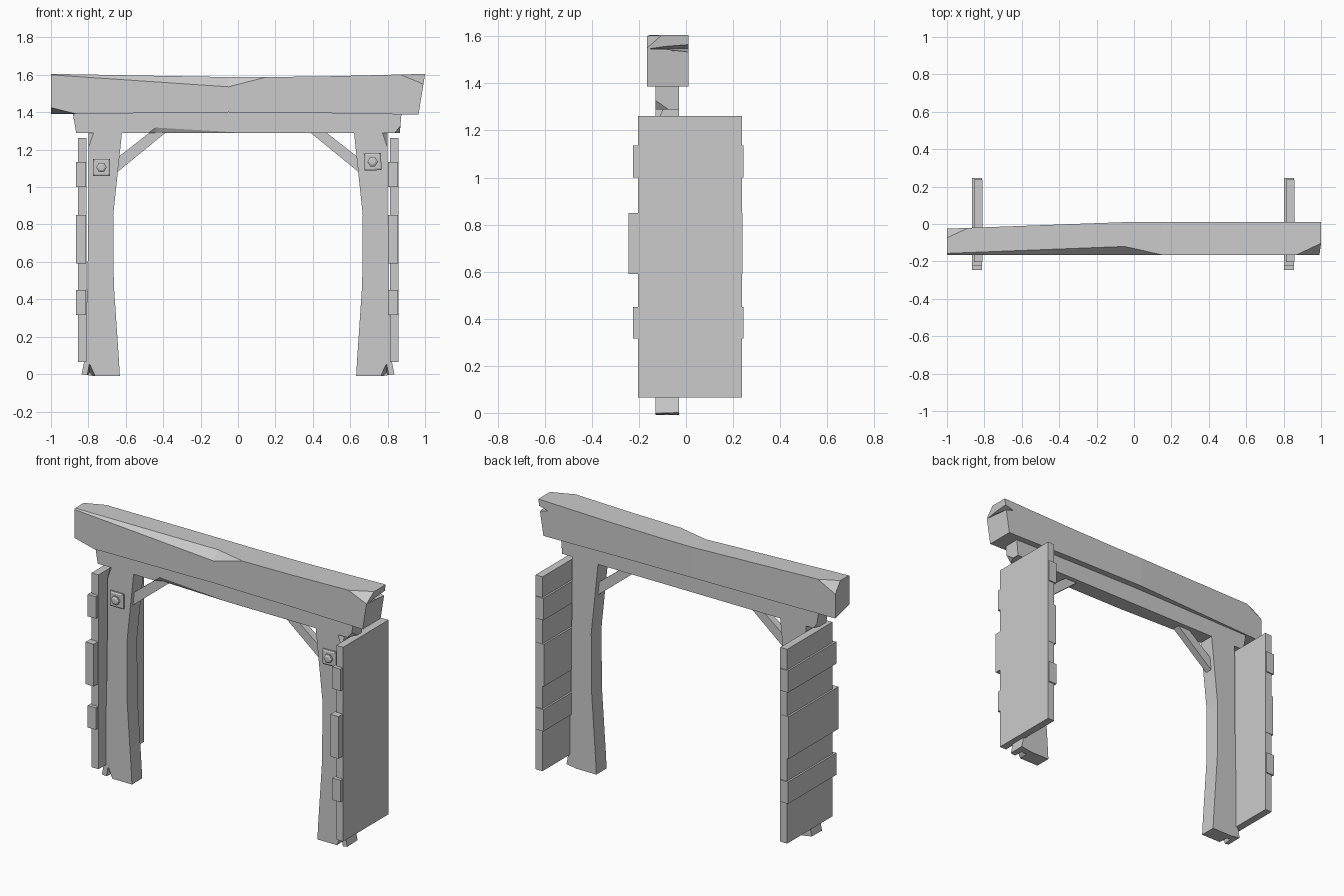
import bpy, bmesh, math
from mathutils import Vector

if "Cube" in bpy.data.objects:
    bpy.data.objects.remove(bpy.data.objects["Cube"])


def loft(name, rings, chops=()):
    """Skin closed rings of points, then slice chips off with (point, normal) planes."""
    bm = bmesh.new()
    rows = [[bm.verts.new(p) for p in r] for r in rings]
    n = len(rows[0])
    for a, b in zip(rows, rows[1:]):
        for i in range(n):
            j = (i + 1) % n
            bm.faces.new((a[i], a[j], b[j], b[i]))
    bm.faces.new(rows[0])
    bm.faces.new(rows[-1])
    bmesh.ops.remove_doubles(bm, verts=bm.verts[:], dist=0.0005)
    for co, no in chops:
        bmesh.ops.bisect_plane(bm, geom=bm.verts[:] + bm.edges[:] + bm.faces[:],
                               plane_co=co, plane_no=Vector(no).normalized(), clear_outer=True)
        bmesh.ops.holes_fill(bm, edges=[e for e in bm.edges if e.is_boundary], sides=0)
    bmesh.ops.recalc_face_normals(bm, faces=bm.faces[:])
    me = bpy.data.meshes.new(name)
    bm.to_mesh(me)
    bm.free()
    ob = bpy.data.objects.new(name, me)
    bpy.context.collection.objects.link(ob)
    return ob


def box(name, x0, x1, y0, y1, z0, z1):
    return loft(name, [[(x0, y0, z), (x1, y0, z), (x1, y1, z), (x0, y1, z)] for z in (z0, z1)])


def prism(name, outline, y0, y1):
    return loft(name, [[(x, y, z) for x, z in outline] for y in (y0, y1)])


def cut(target, cutter):
    cutter.hide_render = True
    cutter.hide_set(True)
    m = target.modifiers.new("notch", 'BOOLEAN')
    m.operation, m.solver, m.object = 'DIFFERENCE', 'EXACT', cutter


# Heavy top beam: x bottom, x top, back y, bottom z, top z, front chip depth, chip height
stations = [(-1, -1, -0.025, 1.39, 1.605, 0.008, 0.005),
            (-0.05, -0.05, 0.01, 1.4, 1.588, 0.045, 0.052),
            (0.15, 0.15, 0.01, 1.398, 1.588, 0, 0),
            (0.48, 0.48, 0.01, 1.395, 1.592, 0, 0),
            (0.965, 1.0, 0.01, 1.387, 1.605, 0, 0)]
F = -0.165
beam = loft("top_beam",
            [[(xb, F, zb), (xt, F, zt - ch), (xt, F + cd, zt), (xt, b, zt), (xb, b, zb)]
             for xb, xt, b, zb, zt, cd, ch in stations],
            [((0.87, F, 1.601), (0.42, -0.95, 1.0)),
             ((-1, F, 1.425), (-0.25, -0.25, -1)),
             ((-0.88, -0.02, 1.605), (-0.45, 1, 0.75))])
# Split in the right end of the beam, widening to the back
cut(beam, loft("end_split", [[(1.03, -0.15, 1.55), (1.03, -0.15, 1.543), (0.97, -0.15, 1.547)],
                             [(1.03, 0.02, 1.575), (1.03, 0.02, 1.52), (0.93, 0.02, 1.548)]]))

# Thinner lintel under the beam, with a worn lower front edge
lintel = [(-0.865, -0.885, 0), (-0.48, -0.48, 0), (-0.44, -0.44, 0.03),
          (0.0, 0.0, 0.004), (0.865, 0.875, 0)]
loft("lintel", [[(xb, -0.13 + c * 0.6, 1.288), (xb, -0.13, 1.288 + c), (xt, -0.13, 1.405),
                 (xt, -0.03, 1.405), (xb, -0.03, 1.288)] for xb, xt, c in lintel],
     [((0.87, -0.13, 1.33), (1, -0.5, -0.8)), ((-0.87, -0.03, 1.32), (-1, 0.5, -0.7))])

# Hewn posts: height, outer x, inner x
post = [(-0.01, 0.838, 0.632), (0.08, 0.82, 0.637), (0.48, 0.805, 0.664),
        (0.85, 0.8, 0.667), (1.295, 0.798, 0.62)]
for side, s in (("left", -1), ("right", 1)):
    p = loft(side + "_post",
             [[(s * o, -0.13, z), (s * i, -0.13, z), (s * i, -0.03, z), (s * o, -0.03, z)]
              for z, o, i in post],
             [((s * 0.838, 0, 0.002), (s * 0.17, 0.02, -1)),
              ((s * 0.8, -0.13, 1.21), (s * 1, -0.8, 0.35))])
    cut(p, loft(side + "_foot_notch",
                [[(s * 0.76, y, -0.02), (s * 0.81, y, -0.02), (s * 0.795, y, h)]
                 for y, h in ((-0.14, 0.06), (-0.07, 0.01))]))
    # Diagonal brace
    prism(side + "_brace", [(s * 0.66, 1.068), (s * 0.37, 1.305), (s * 0.455, 1.305),
                            (s * 0.66, 1.145)], -0.105, -0.06)

# Square bolt plates with raised rims and six-sided bolts
for side, cx, cz, tilt in (("left", -0.73, 1.105, 0), ("right", 0.72, 1.135, 0.04)):
    def poly(n, r, a):
        return [(cx + r * math.cos(a + tilt + k * math.tau / n),
                 cz + r * math.sin(a + tilt + k * math.tau / n)) for k in range(n)]
    loft(side + "_bolt_plate", [[(x, y, z) for x, z in poly(4, r, math.pi / 4)]
                                for r, y in ((0.065, -0.125), (0.065, -0.14), (0.053, -0.145))])
    loft(side + "_bolt", [[(x, y, z) for x, z in poly(6, r, 0)]
                          for r, y in ((0.028, -0.14), (0.028, -0.155), (0.016, -0.162))])

# Plank side panels, both with the raised boards on the -x face
boards = [(0.315, 0.45, -0.225, 0.243), (0.59, 0.85, -0.245, 0.238), (1.0, 1.135, -0.225, 0.243)]
for side, x in (("left", -0.856), ("right", 0.812)):
    box(side + "_panel", x, x + 0.047, -0.203, 0.238, 0.065, 1.262)
    for k, (z0, z1, y0, y1) in enumerate(boards):
        box(f"{side}_board_{k + 1}", x - 0.011, x + 0.044, y0, y1 + 0.002, z0, z1)
